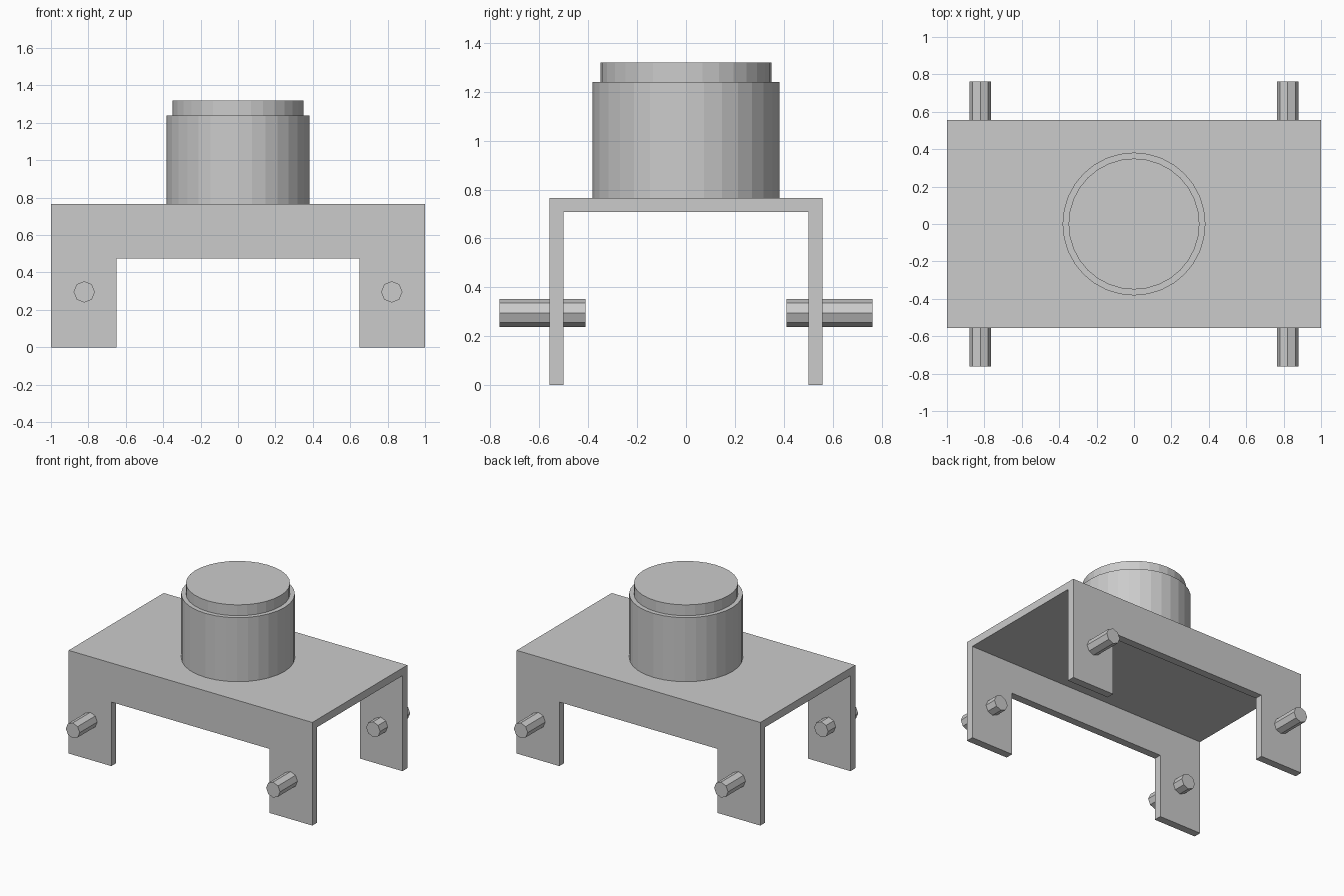
import bpy, bmesh, math

if "Cube" in bpy.data.objects:
    bpy.data.objects.remove(bpy.data.objects["Cube"])


def new_object(name, bm):
    bmesh.ops.recalc_face_normals(bm, faces=bm.faces)
    mesh = bpy.data.meshes.new(name)
    bm.to_mesh(mesh)
    bm.free()
    obj = bpy.data.objects.new(name, mesh)
    bpy.context.collection.objects.link(obj)
    return obj


def cylinder(name, radius, depth, sides, location, rotation=(0, 0, 0)):
    bpy.ops.mesh.primitive_cylinder_add(vertices=sides, radius=radius, depth=depth,
                                        location=location, rotation=rotation)
    bpy.context.object.name = name


# Folded bracket: upside-down U section extruded along x
W, T, H = 0.557, 0.057, 0.765
section = [(-W, 0), (-W, H), (W, H), (W, 0), (W - T, 0),
           (W - T, H - T), (T - W, H - T), (T - W, 0)]
bm = bmesh.new()
face = bm.faces.new([bm.verts.new((-1, y, z)) for y, z in section])
ext = bmesh.ops.extrude_face_region(bm, geom=[face])
bmesh.ops.translate(bm, vec=(2, 0, 0),
                    verts=[v for v in ext["geom"] if isinstance(v, bmesh.types.BMVert)])
bracket = new_object("bracket", bm)

# Opening between the legs, cut through both walls
bpy.ops.mesh.primitive_cube_add(size=1, location=(0, 0, 0.1375))
cutter = bpy.context.object
cutter.name = "leg_gap_cutter"
cutter.scale = (1.30, 2, 0.675)
cutter.hide_render = True
cut = bracket.modifiers.new("leg_gap", "BOOLEAN")
cut.operation = "DIFFERENCE"
cut.solver = "EXACT"
cut.object = cutter
bpy.context.view_layer.objects.active = bracket
bpy.ops.object.modifier_apply(modifier=cut.name)
bpy.data.objects.remove(cutter)

# Stepped drum on top: outline spun around z
SIDES = 32
outline = [(0.382, H), (0.382, 1.24), (0.35, 1.24), (0.35, 1.32)]
bm = bmesh.new()
rings = [[bm.verts.new((r * math.sin(2 * math.pi * i / SIDES),
                        r * math.cos(2 * math.pi * i / SIDES), z))
          for i in range(SIDES)] for r, z in outline]
for low, high in zip(rings, rings[1:]):
    for i in range(SIDES):
        j = (i + 1) % SIDES
        bm.faces.new((low[i], low[j], high[j], high[i]))
bm.faces.new(rings[0])
bm.faces.new(rings[-1])
new_object("drum", bm)

# Octagonal pins through the four legs
for sx, side in ((-1, "left"), (1, "right")):
    for sy, end in ((-1, "front"), (1, "back")):
        cylinder(f"pin_{end}_{side}", 0.057, 0.352, 8,
                 (sx * 0.822, sy * 0.587, 0.296), (math.pi / 2, 0, 0))
